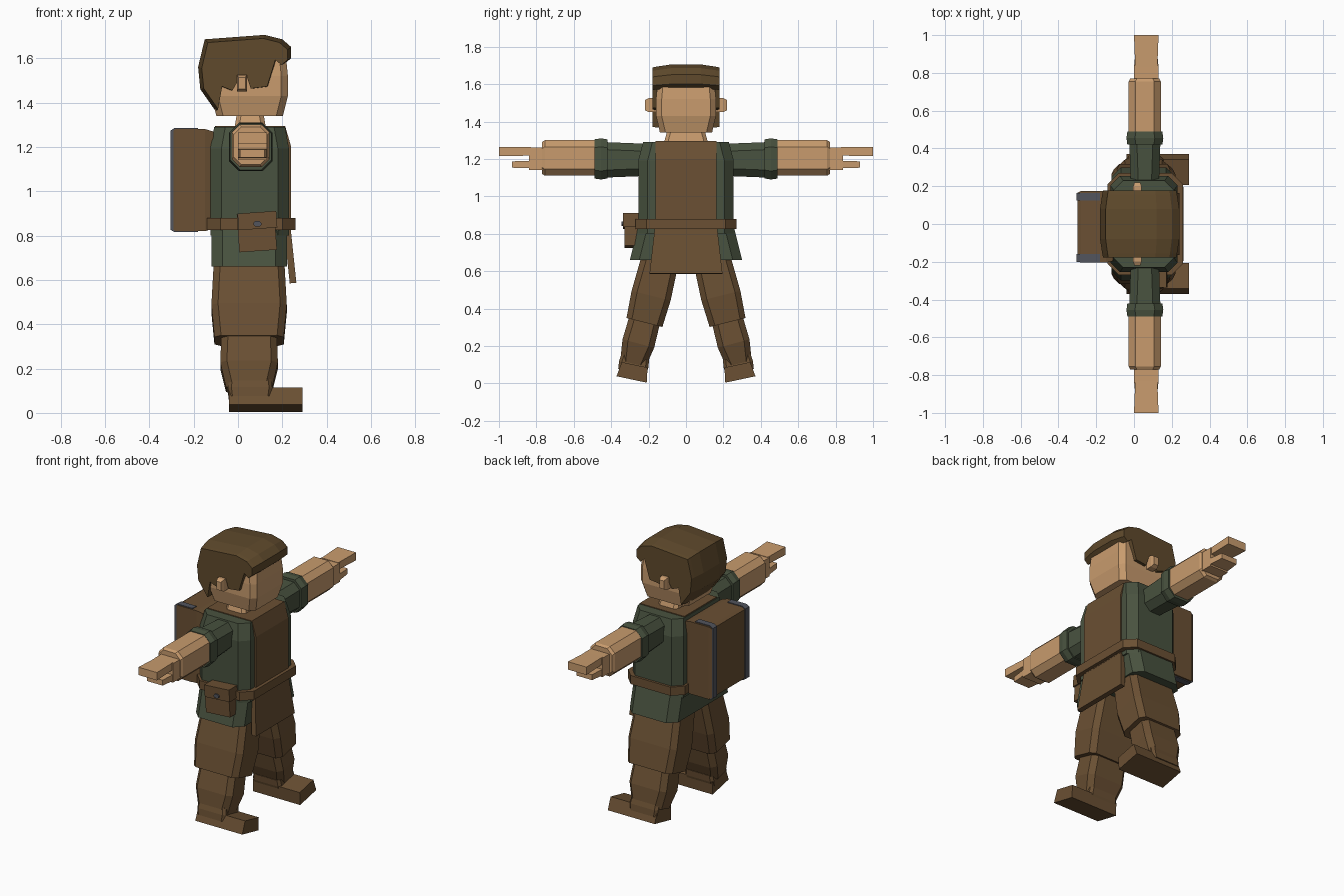
import bpy, bmesh, math
from mathutils import Vector, Euler

default_cube = bpy.data.objects.get("Cube")
if default_cube:
    bpy.data.objects.remove(default_cube, do_unlink=True)


def material(name, red, green, blue):
    mat = bpy.data.materials.new(name)
    mat.use_nodes = True
    colour = (red, green, blue, 1)
    mat.diffuse_color = colour
    mat.node_tree.nodes["Principled BSDF"].inputs["Base Color"].default_value = colour
    return mat


skin = material("skin", .58, .33, .155)
hair_brown = material("hair_brown", .115, .068, .025)
cloth = material("cloth_brown", .145, .08, .033)
tunic_green = material("tunic_green", .066, .085, .05)
strap_grey = material("strap_grey", .085, .09, .11)


def solid(name, mat, rings, mirror=False):
    """Bridge equal point rings into a closed solid."""
    bm = bmesh.new()
    loops = [[bm.verts.new(point) for point in ring] for ring in rings]
    for lower, upper in zip(loops, loops[1:]):
        for i in range(len(lower)):
            bm.faces.new((lower[i - 1], lower[i], upper[i], upper[i - 1]))
    bm.faces.new(loops[0])
    bm.faces.new(loops[-1])
    bmesh.ops.recalc_face_normals(bm, faces=bm.faces)
    mesh = bpy.data.meshes.new(name)
    bm.to_mesh(mesh)
    bm.free()
    mesh.materials.append(mat)
    part = bpy.data.objects.new(name, mesh)
    bpy.context.collection.objects.link(part)
    if mirror:
        modifier = part.modifiers.new("mirror", 'MIRROR')
        modifier.use_axis = (False, True, False)


def block(name, mat, low, high, along="z", profile=((0, 1), (1, 1)), keep="",
          corner=0, turn=(0, 0, 0), mirror=False):
    """Box between two corners, scaled along one axis by (fraction, scale) pairs.
    The keep axis is not scaled, corner cuts the long edges, turn is in degrees."""
    low, high = Vector(low), Vector(high)
    centre, half = (low + high) / 2, (high - low) / 2
    main = "xyz".index(along)
    u, v = [axis for axis in range(3) if axis != main]
    rotation = Euler([math.radians(angle) for angle in turn]).to_matrix()
    rings = []
    for fraction, scale in profile:
        width = half[u] * (1 if keep == "xyz"[u] else scale)
        depth = half[v] * (1 if keep == "xyz"[v] else scale)
        ring = []
        for su, sv in ((-1, -1), (1, -1), (1, 1), (-1, 1)):
            cuts = [(corner, 0), (0, corner)] if corner else [(0, 0)]
            if su == sv:
                cuts.reverse()
            for cut_u, cut_v in cuts:
                point = Vector()
                point[main] = half[main] * (2 * fraction - 1)
                point[u] = su * (width - cut_u)
                point[v] = sv * (depth - cut_v)
                ring.append(centre + rotation @ point)
        rings.append(ring)
    solid(name, mat, rings, mirror)


# Ways a block can change size along its length
shoulder = ((0, 1), (.8, 1), (1, .9))
narrowing = ((0, 1), (1, .85))
widening = ((0, .9), (1, 1))
bulging = ((0, .95), (.5, 1), (1, .95))

# Tunic with flared skirt
block("tunic_body", tunic_green, (-.125, -.255, .8), (.23, .255, 1.29),
      profile=shoulder, corner=.05)
block("tunic_skirt", tunic_green, (-.12, -.3, .66), (.22, .3, .84),
      profile=narrowing, keep="x", corner=.05)

# Tabard over the chest and shoulders, hanging below the belt
block("tabard_flap", cloth, (.22, -.195, .585), (.25, .195, .84),
      profile=narrowing, keep="x", turn=(0, -6, 0))
block("tabard_bib", cloth, (.15, -.163, .82), (.24, .163, 1.2))
block("tabard_yoke", cloth, (-.13, -.163, 1.2), (.24, .163, 1.295),
      profile=narrowing, keep="y")

# Belt and tilted pouch
block("belt", cloth, (-.14, -.27, .825), (.26, .27, .88), corner=.06)
block("pouch", cloth, (0, -.33, .73), (.17, -.25, .9), turn=(0, -4, 0))
block("pouch_flap", cloth, (0, -.337, .83), (.175, -.25, .905), turn=(0, -4, 0))
block("pouch_button", strap_grey, (.07, -.345, .84), (.105, -.33, .865),
      along="y", corner=.008)

# Backpack with a strap near each side
block("backpack", cloth, (-.3, -.205, .82), (-.11, .175, 1.28), along="x",
      profile=((0, .95), (.1, 1), (.8, 1), (1, .95)))
for side, y in (("near", -.18), ("far", .145)):
    block("backpack_strap_" + side, strap_grey, (-.305, y - .02, .815),
          (-.18, y + .02, 1.285), along="x",
          profile=((0, .95), (.15, 1), (1, 1)), keep="y")

# Neck, head and ears
block("neck", skin, (-.02, -.125, 1.26), (.13, .125, 1.36),
      profile=((0, 1), (1, .78)), corner=.02)
block("head", skin, (-.12, -.16, 1.34), (.225, .16, 1.64),
      profile=((0, .87), (.3, 1), (.6, 1), (1, .93)), corner=.03)
block("ears", skin, (-.005, .15, 1.45), (.04, .22, 1.525), along="y",
      profile=((0, 1), (.7, 1), (1, .7)), mirror=True)

# Hair: a jagged side outline around the head centre, carried across the head
hair_centre = Vector((.03, 0, 1.5))
outline = [(-.13, -.14), (-.11, -.03), (-.06, -.05), (-.02, .02), (.01, .02),
           (.03, -.04), (.11, -.03), (.15, .1), (.18, .075), (.21, .1), (.21, .15),
           (.17, .185), (.09, .205), (-.18, .185), (-.21, .06), (-.2, -.04)]
slices = []
for y in (-.178, -.155, -.08, .08, .155, .178):
    shrink = 1 - max(0, abs(y) - .1)
    slices.append([hair_centre + Vector((x * shrink, y, z * shrink)) for x, z in outline])
solid("hair", hair_brown, slices)

# Arms held straight out
block("sleeves", tunic_green, (-.025, .2, 1.1), (.14, .44, 1.29), along="y",
      profile=widening, corner=.04, mirror=True)
block("sleeve_cuffs", tunic_green, (-.04, .42, 1.09), (.155, .49, 1.31), along="y",
      profile=bulging, corner=.045, mirror=True)
block("forearms", skin, (-.028, .46, 1.11), (.142, .77, 1.3), along="y",
      profile=((0, 1), (.95, 1), (1, .9)), corner=.035, mirror=True)
block("palms", skin, (0, .74, 1.14), (.13, .84, 1.26), along="y", mirror=True)
block("fingers", skin, (0, .83, 1.215), (.13, 1, 1.265), along="y",
      profile=widening, mirror=True)
block("thumbs", skin, (0, .83, 1.15), (.13, .93, 1.19), along="y",
      profile=narrowing, mirror=True)

# Legs splayed outward
block("thighs", cloth, (-.12, .07, .32), (.22, .285, .69),
      profile=((0, .92), (.4, 1), (1, .93)), corner=.03, turn=(14, 0, 0), mirror=True)
block("shins", cloth, (-.08, .16, .1), (.18, .335, .38),
      profile=((0, .8), (.4, 1), (1, .95)), corner=.03, turn=(15, 0, 0), mirror=True)
block("boot_ankles", cloth, (-.045, .2, .06), (.155, .36, .14),
      profile=bulging, corner=.015, turn=(12, 0, 0), mirror=True)
block("boot_feet", cloth, (-.04, .2, .02), (.29, .365, .1),
      profile=narrowing, keep="x", turn=(12, 0, 0), mirror=True)
